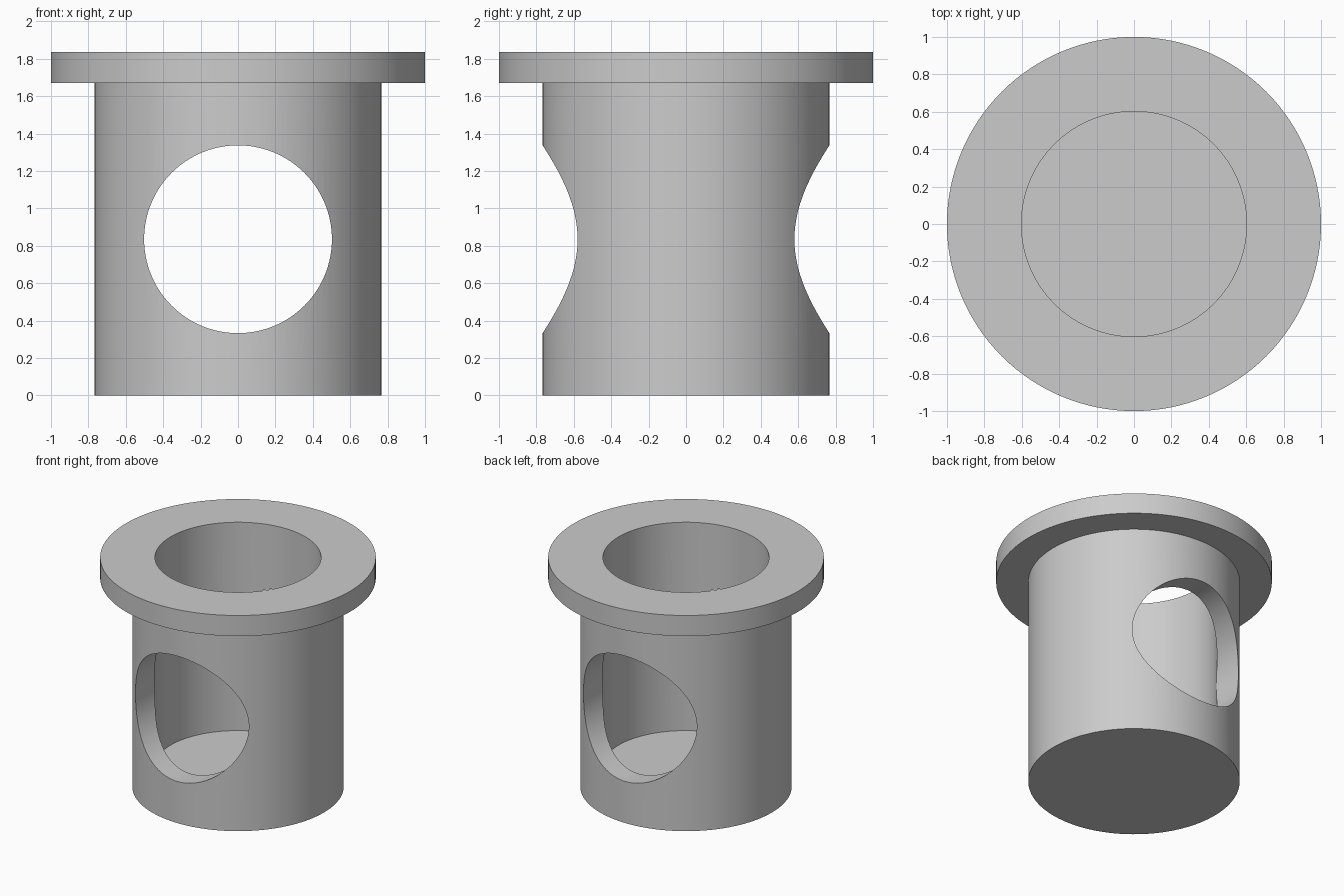
import bpy, bmesh, math
from mathutils import Matrix

if "Cube" in bpy.data.objects:
    bpy.data.objects.remove(bpy.data.objects["Cube"])

SEGMENTS = 128

# Single grey material
grey = bpy.data.materials.new("plain_grey")
grey.diffuse_color = (0.6, 0.6, 0.6, 1)
grey.use_nodes = True
grey.node_tree.nodes["Principled BSDF"].inputs["Base Color"].default_value = grey.diffuse_color


def make_object(name, bm):
    mesh = bpy.data.meshes.new(name)
    bmesh.ops.recalc_face_normals(bm, faces=bm.faces)
    bm.to_mesh(mesh)
    bm.free()
    mesh.materials.append(grey)
    obj = bpy.data.objects.new(name, mesh)
    bpy.context.collection.objects.link(obj)
    return obj


# Flanged cup: closed-bottom body, wide rim and blind bore in one revolved profile
profile = [(0, 0), (0.767, 0), (0.767, 1.67), (1, 1.67), (1, 1.835),
           (0.602, 1.835), (0.602, 0.167), (0, 0.167)]
bm = bmesh.new()
verts = [bm.verts.new((r, 0, z)) for r, z in profile]
edges = [bm.edges.new(pair) for pair in zip(verts, verts[1:])]
bmesh.ops.spin(bm, geom=verts + edges, cent=(0, 0, 0), axis=(0, 0, 1),
               angle=math.tau, steps=SEGMENTS)
bmesh.ops.remove_doubles(bm, verts=bm.verts, dist=1e-4)
cup = make_object("flanged_cup", bm)

# Round cross hole running front to back through both walls
bm = bmesh.new()
bmesh.ops.create_cone(bm, cap_ends=True, segments=SEGMENTS, radius1=0.502,
                      radius2=0.502, depth=3,
                      matrix=Matrix.Translation((0, 0, 0.835))
                      @ Matrix.Rotation(math.pi / 2, 4, 'X'))
cutter = make_object("cross_hole_cutter", bm)
cutter.hide_render = True

# Cut the hole, then smooth the curved walls and keep the rims sharp
bpy.context.view_layer.objects.active = cup
cup.select_set(True)
cut = cup.modifiers.new("cross_hole", 'BOOLEAN')
cut.operation = 'DIFFERENCE'
cut.solver = 'EXACT'
cut.object = cutter
bpy.ops.object.modifier_apply(modifier=cut.name)
bpy.data.objects.remove(cutter)
bpy.ops.object.shade_smooth_by_angle(angle=math.radians(30))
